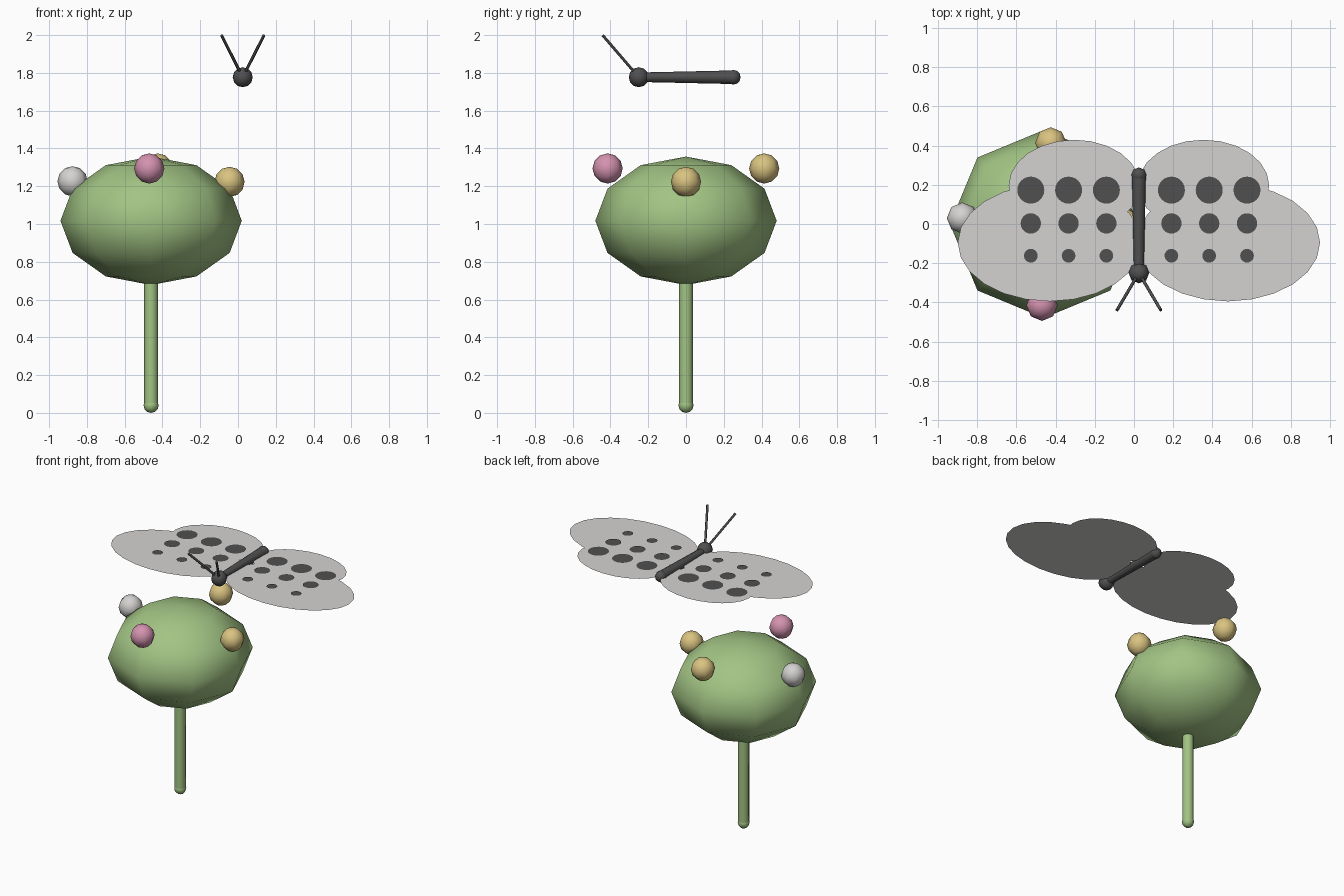
import bpy
import bmesh
import math
from mathutils import Vector, Matrix

cube = bpy.data.objects.get("Cube")
if cube:
    bpy.data.objects.remove(cube, do_unlink=True)


def material(name, rgb):
    m = bpy.data.materials.new(name)
    m.use_nodes = True
    m.diffuse_color = (*rgb, 1)
    m.node_tree.nodes["Principled BSDF"].inputs["Base Color"].default_value = (*rgb, 1)
    return m


GREEN = material("leaf green", (0.36, 0.55, 0.23))
WHITE = material("pale grey", (0.66, 0.65, 0.64))
PINK = material("blossom pink", (0.66, 0.29, 0.43))
YELLOW = material("soft yellow", (0.70, 0.55, 0.22))
DARK = material("charcoal", (0.08, 0.08, 0.08))


def finish(name, bm, mat, smooth_angle=None):
    mesh = bpy.data.meshes.new(name)
    bm.to_mesh(mesh)
    bm.free()
    mesh.materials.append(mat)
    obj = bpy.data.objects.new(name, mesh)
    bpy.context.collection.objects.link(obj)
    if smooth_angle:
        bpy.ops.object.select_all(action='DESELECT')
        obj.select_set(True)
        bpy.context.view_layer.objects.active = obj
        bpy.ops.object.shade_smooth_by_angle(angle=math.radians(smooth_angle))
    return obj


def ball(name, center, radii, mat):
    bm = bmesh.new()
    bmesh.ops.create_uvsphere(bm, u_segments=8, v_segments=6, radius=1)
    bmesh.ops.scale(bm, vec=radii, verts=bm.verts)
    bmesh.ops.translate(bm, vec=center, verts=bm.verts)
    return finish(name, bm, mat, 80)


def rod(name, start, end, r1, r2, mat):
    a, b = Vector(start), Vector(end)
    turn = (b - a).to_track_quat('Z', 'Y').to_matrix().to_4x4()
    bm = bmesh.new()
    bmesh.ops.create_cone(bm, cap_ends=True, segments=8, radius1=r1, radius2=r2,
                          depth=(b - a).length,
                          matrix=Matrix.Translation((a + b) / 2) @ turn)
    return finish(name, bm, mat, 60)


def disc(name, center, rx, ry, mat):
    bm = bmesh.new()
    bmesh.ops.create_circle(bm, cap_ends=True, segments=24, radius=1)
    bmesh.ops.scale(bm, vec=(rx, ry, 1), verts=bm.verts)
    bmesh.ops.translate(bm, vec=center, verts=bm.verts)
    for f in bm.faces:
        f.normal_update()
        if f.normal.z < 0:
            f.normal_flip()
    return finish(name, bm, mat)


# Bush on its stem
BUSH_X = -0.46
ball("bush", (BUSH_X, 0, 1.017), (0.48, 0.48, 0.34), GREEN)
rod("stem", (BUSH_X, 0, 0.04), (BUSH_X, 0, 0.75), 0.037, 0.037, GREEN)
ball("stem_foot", (BUSH_X, 0, 0.04), (0.04,) * 3, GREEN)

# Blossoms sitting on the bush
blossoms = {
    "pink_blossom": ((-0.47, -0.415, 1.294), PINK),
    "back_yellow_blossom": ((-0.425, 0.414, 1.294), YELLOW),
    "left_yellow_blossom": ((-0.045, 0, 1.223), YELLOW),
    "white_blossom": ((-0.876, 0.03, 1.226), WHITE),
}
for name, (center, mat) in blossoms.items():
    ball(name, center, (0.08,) * 3, mat)

# Butterfly body
MID, FLY_Z = 0.025, 1.777
head = (MID, -0.25, FLY_Z)
tail = (MID, 0.25, FLY_Z)
rod("butterfly_body", head, tail, 0.025, 0.036, DARK)
ball("butterfly_head", head, (0.053,) * 3, DARK)
ball("butterfly_tail", tail, (0.039,) * 3, DARK)

# Antennae, wings and wing spots on both sides
for side, s in (("left", 1), ("right", -1)):
    rod(side + "_antenna", head, (MID + s * 0.112, -0.44, 1.998), 0.008, 0.008, DARK)
    disc(side + "_front_wing", (MID + s * 0.455, -0.095, FLY_Z), 0.47, 0.30, WHITE)
    disc(side + "_back_wing", (MID + s * 0.33, 0.197, FLY_Z + 0.001), 0.335, 0.233, WHITE)
    for row, (y, r) in enumerate(((0.173, 0.069), (0.003, 0.052), (-0.162, 0.035))):
        for col in range(3):
            x = MID + s * (0.166 + 0.193 * col)
            disc(f"{side}_wing_spot_{row}_{col}", (x, y, FLY_Z + 0.005), r, r, DARK)
